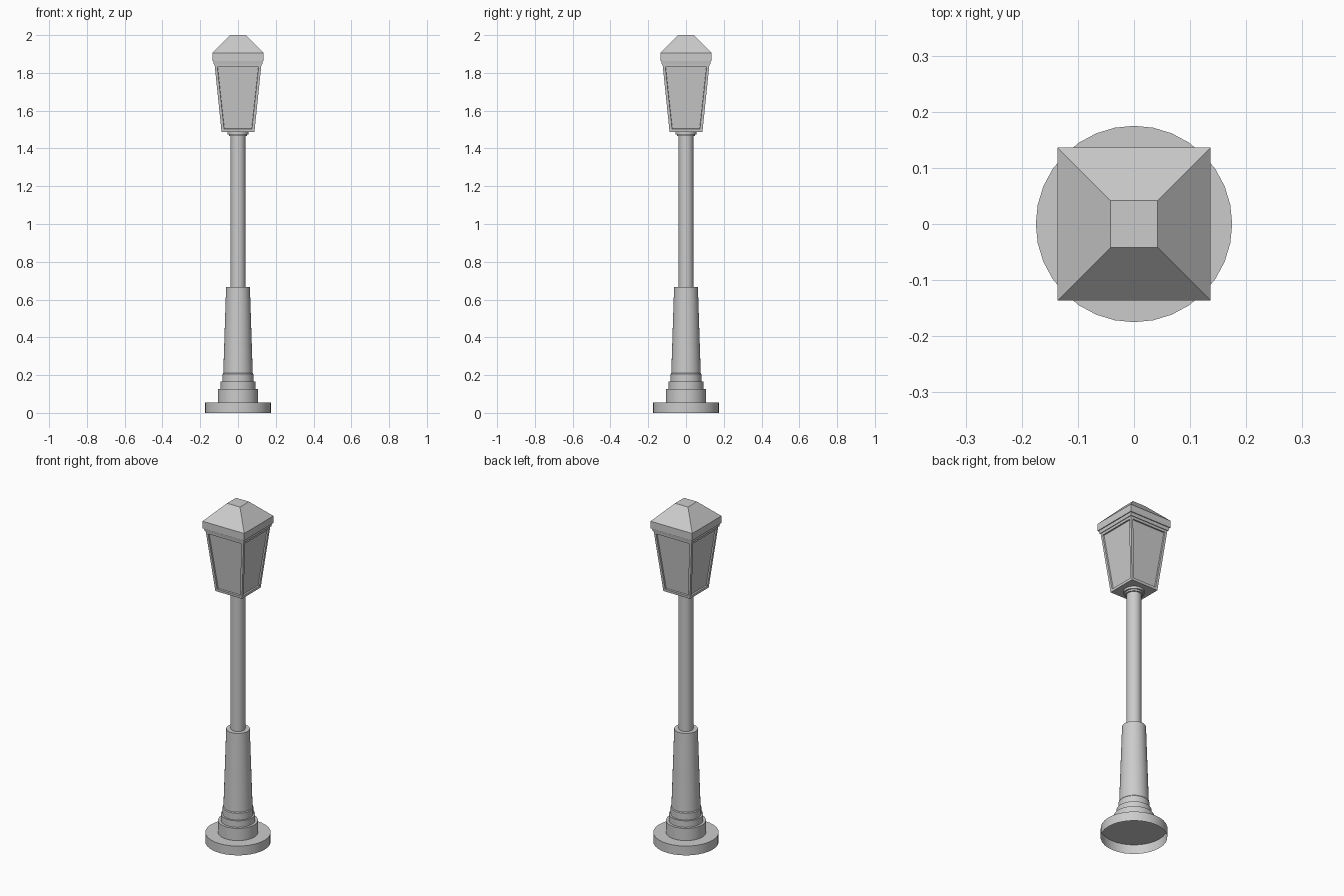
import bpy, bmesh
from math import pi, cos, sin, sqrt

if "Cube" in bpy.data.objects:
    bpy.data.objects.remove(bpy.data.objects["Cube"])


def loft(name, profile, sides, cap_bottom=True, cap_top=True, inset=None):
    """Stack rings of (radius, z); with 4 sides the radius is the half width."""
    bm = bmesh.new()
    k, turn = (sqrt(2), pi / 4) if sides == 4 else (1, 0)
    rings = [[bm.verts.new((r * k * cos(turn + 2 * pi * i / sides),
                            r * k * sin(turn + 2 * pi * i / sides), z))
              for i in range(sides)] for r, z in profile]
    walls = []
    for a, b in zip(rings, rings[1:]):
        for i in range(sides):
            j = (i + 1) % sides
            walls.append(bm.faces.new((a[i], a[j], b[j], b[i])))
    if cap_bottom:
        bm.faces.new(rings[0][::-1])
    if cap_top:
        bm.faces.new(rings[-1])
    bm.normal_update()
    if inset:
        # recessed panel on each of the lowest walls
        panels = walls[:sides]
        bmesh.ops.inset_individual(bm, faces=panels, thickness=inset[0])
        bmesh.ops.inset_individual(bm, faces=panels, thickness=0.002, depth=-inset[1])
    mesh = bpy.data.meshes.new(name)
    bm.to_mesh(mesh)
    bm.free()
    obj = bpy.data.objects.new(name, mesh)
    bpy.context.collection.objects.link(obj)
    if sides > 4:
        bpy.ops.object.select_all(action='DESELECT')
        obj.select_set(True)
        bpy.context.view_layer.objects.active = obj
        bpy.ops.object.shade_smooth_by_angle(angle=pi / 6)
    return obj


# Round foot, open underneath
loft("foot", [(0.175, 0), (0.175, 0.055), (0.107, 0.055)], 32, cap_bottom=False)

# Stepped plinth, tapered shaft and slim pole in one turned profile
loft("column", [(0.107, 0.055), (0.107, 0.127), (0.092, 0.127), (0.092, 0.165),
                (0.082, 0.165), (0.082, 0.205), (0.078, 0.21), (0.063, 0.667),
                (0.039, 0.667), (0.039, 1.465)], 32, False, False)

# Two-step collar under the lantern
loft("collar", [(0.039, 1.465), (0.047, 1.465), (0.047, 1.475),
                (0.055, 1.475), (0.055, 1.488)], 32, False, False)

# Tapered square lantern with recessed panes
loft("lantern", [(0.087, 1.488), (0.124, 1.845)], 4, True, False, inset=(0.02, 0.008))

# Roof: eave lip, vertical band and truncated pyramid
loft("roof", [(0.124, 1.845), (0.128, 1.845), (0.131, 1.863), (0.136, 1.863),
              (0.136, 1.905), (0.042, 2.0)], 4, False, True)
